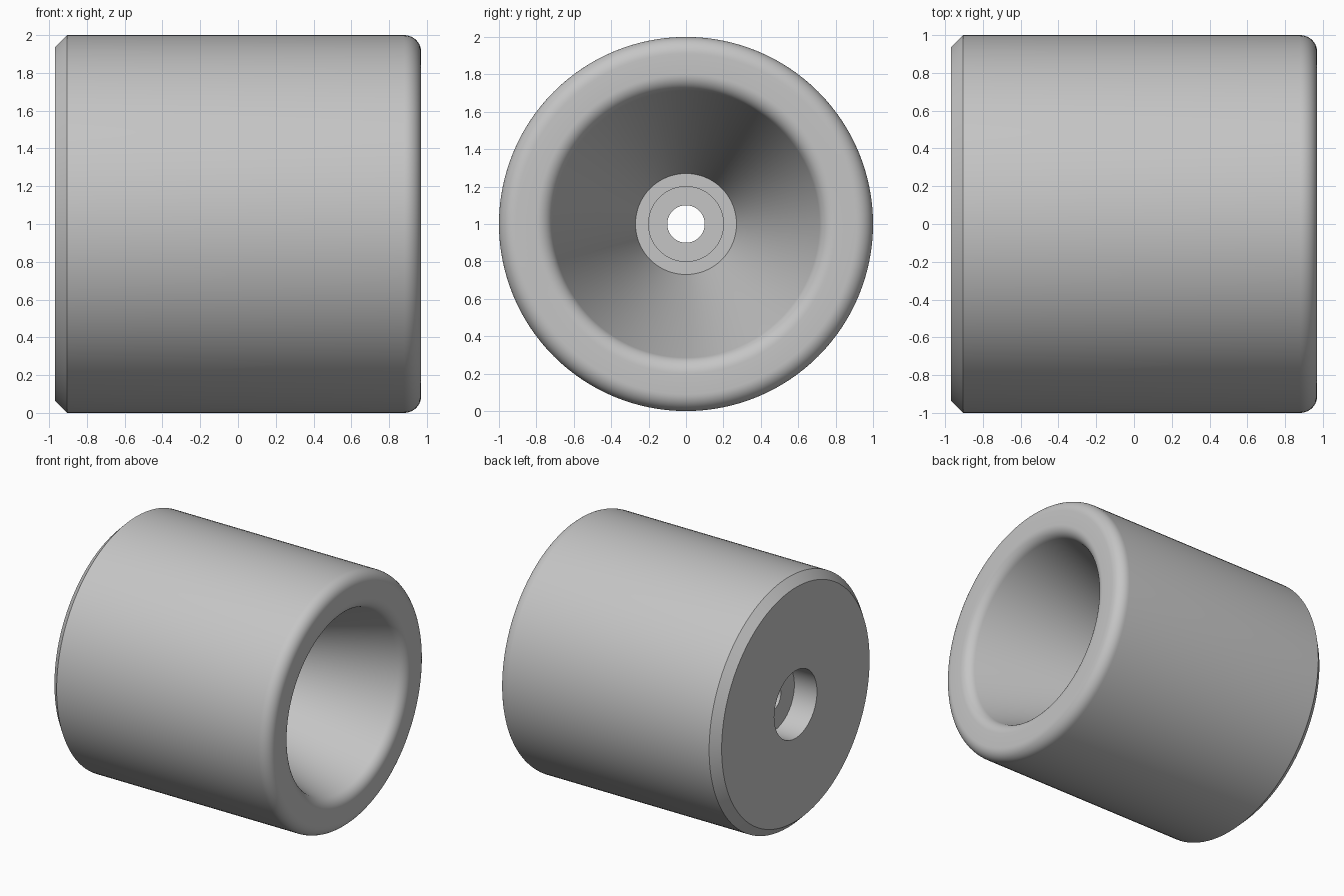
import bpy, bmesh
from math import sin, cos, radians, tau
from mathutils import Vector

cube = bpy.data.objects.get("Cube")
if cube:
    bpy.data.objects.remove(cube, do_unlink=True)

grey = bpy.data.materials.new("plain_grey")
grey.use_nodes = True
colour = (0.56, 0.56, 0.56, 1)
grey.diffuse_color = colour
grey.node_tree.nodes["Principled BSDF"].inputs["Base Color"].default_value = colour


def arc(cx, cr, radius, start, end, steps=10):
    """Rounded edge as (x, distance from axis) points; angle 0 points to +x."""
    angles = [radians(start + (end - start) * i / steps) for i in range(steps + 1)]
    return [(cx + radius * cos(a), cr + radius * sin(a)) for a in angles]


def lathe(name, profile, material, steps=128):
    """Turn a closed profile around the lengthwise x axis."""
    bm = bmesh.new()
    verts = [bm.verts.new((x, 0, r)) for x, r in profile]
    edges = [bm.edges.new((v, verts[(i + 1) % len(verts)])) for i, v in enumerate(verts)]
    bmesh.ops.spin(bm, geom=verts + edges, cent=(0, 0, 0), axis=(1, 0, 0),
                   angle=tau, steps=steps, use_duplicate=False)
    bmesh.ops.remove_doubles(bm, verts=bm.verts, dist=0.0001)
    bmesh.ops.recalc_face_normals(bm, faces=bm.faces)
    bmesh.ops.translate(bm, verts=bm.verts, vec=Vector((0, 0, 1)))
    mesh = bpy.data.meshes.new(name)
    bm.to_mesh(mesh)
    bm.free()
    mesh.materials.append(material)
    obj = bpy.data.objects.new(name, mesh)
    bpy.context.collection.objects.link(obj)
    return obj


half = 0.97      # half length
fillet = 0.09    # rounding of the open rim
recess = -0.77   # floor of the back recess
floor = -0.5     # floor of the tapered cup
seat = -0.6      # floor of the small step inside the cup

# Outside: back chamfer, barrel and rounded rim
profile = [(-half, 0.27), (-half, 0.935), (-0.905, 1.0)]
profile += arc(half - fillet, 1 - fillet, fillet, 90, 0)
# Inside: rounded mouth, tapered wall, stepped floor, through hole, back recess
profile += arc(half - fillet, 0.8, fillet, 0, -72)
profile += [(floor, 0.27), (floor, 0.2), (seat, 0.2), (seat, 0.1),
            (recess, 0.1), (recess, 0.27)]

body = lathe("tapered_cup_body", profile, grey)

bpy.ops.object.select_all(action="DESELECT")
body.select_set(True)
bpy.context.view_layer.objects.active = body
bpy.ops.object.shade_smooth_by_angle(angle=radians(30))
